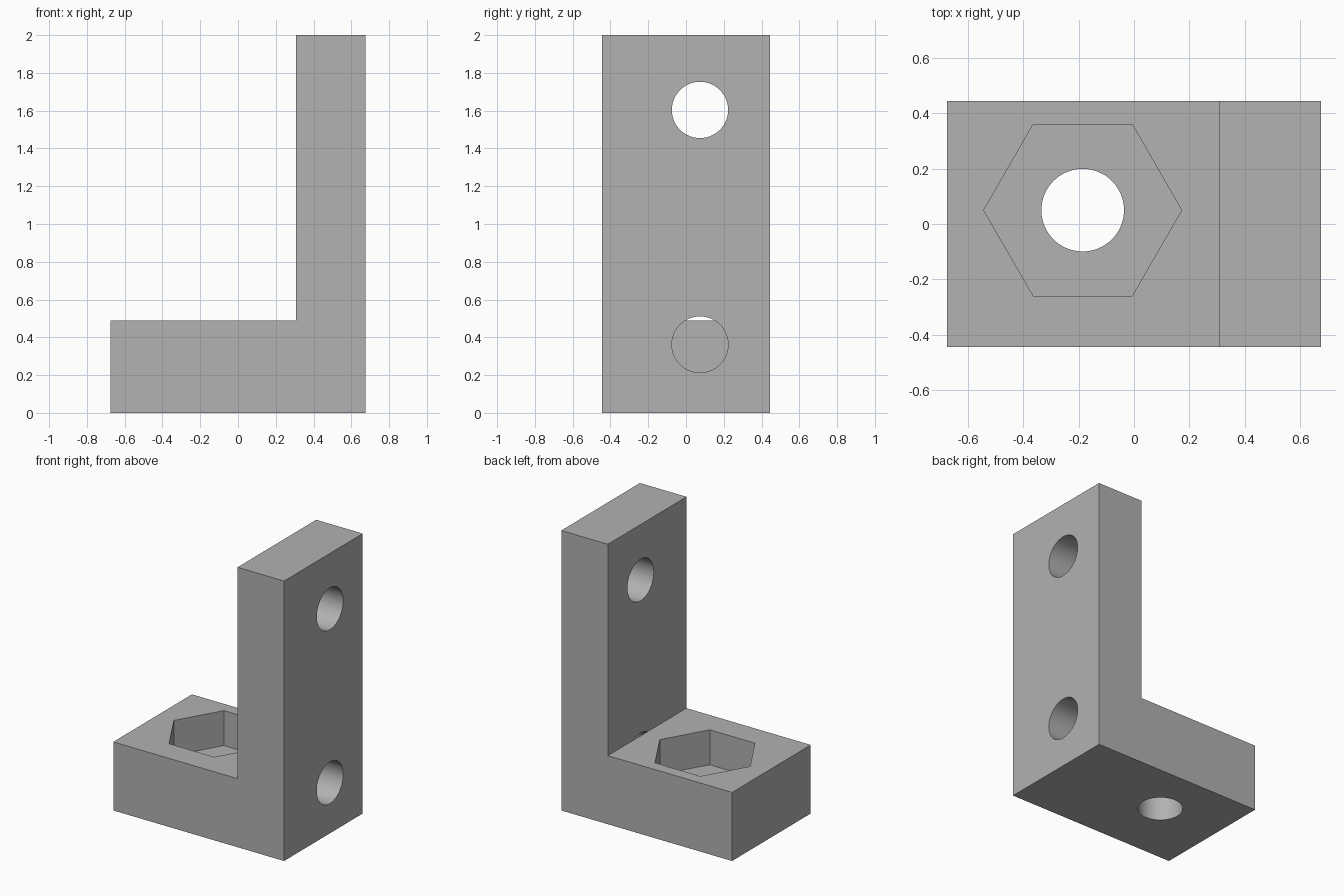
import bpy
import bmesh
from math import cos, sin, tau
from mathutils import Vector

cube = bpy.data.objects.get("Cube")
if cube:
    bpy.data.objects.remove(cube, do_unlink=True)

grey = bpy.data.materials.new("grey")
grey.use_nodes = True
colour = (0.445, 0.445, 0.445, 1)
grey.diffuse_color = colour
grey.node_tree.nodes["Principled BSDF"].inputs["Base Color"].default_value = colour

# Overall sizes
HALF_X, HALF_Y, HEIGHT = 0.675, 0.444, 2.0
WALL_X, BASE_TOP = 0.307, 0.49
BOLT_R, SIDES = 0.149, 64


def prism(name, points, direction):
    """Extrude a flat outline along a direction into a solid."""
    bm = bmesh.new()
    face = bm.faces.new([bm.verts.new(p) for p in points])
    extruded = bmesh.ops.extrude_face_region(bm, geom=[face], use_keep_orig=True)["geom"]
    top = [v for v in extruded if isinstance(v, bmesh.types.BMVert)]
    bmesh.ops.translate(bm, verts=top, vec=Vector(direction))
    bmesh.ops.recalc_face_normals(bm, faces=bm.faces)
    mesh = bpy.data.meshes.new(name)
    bm.to_mesh(mesh)
    bm.free()
    mesh.materials.append(grey)
    obj = bpy.data.objects.new(name, mesh)
    bpy.context.collection.objects.link(obj)
    return obj


def slab(name, x0, x1, height):
    outline = [(x0, -HALF_Y, 0), (x1, -HALF_Y, 0), (x1, HALF_Y, 0), (x0, HALF_Y, 0)]
    return prism(name, outline, (0, 0, height))


def ring(radius, sides):
    return [(radius * cos(tau * i / sides), radius * sin(tau * i / sides))
            for i in range(sides)]


def combine(target, tool, operation):
    """Apply a boolean and discard the tool."""
    tool.hide_render = True
    mod = target.modifiers.new(operation.lower(), "BOOLEAN")
    mod.operation, mod.solver, mod.object = operation, "EXACT", tool
    bpy.context.view_layer.objects.active = target
    bpy.ops.object.modifier_apply(modifier=mod.name)
    bpy.data.objects.remove(tool, do_unlink=True)


# Upright plate with two bolt holes
upright = slab("upright_plate", WALL_X, HALF_X, HEIGHT)
for z in (0.362, 1.604):
    outline = [(0.2, 0.074 + a, z + b) for a, b in ring(BOLT_R, SIDES)]
    combine(upright, prism("side_hole_cutter", outline, (0.6, 0, 0)), "DIFFERENCE")

# Base block with a hexagonal nut pocket and a bolt hole
bracket = slab("angle_bracket", -HALF_X, WALL_X, BASE_TOP)
for radius, sides, bottom in ((0.357, 6, 0.24), (BOLT_R, SIDES, -0.1)):
    outline = [(-0.185 + a, 0.05 + b, bottom) for a, b in ring(radius, sides)]
    combine(bracket, prism("base_cutter", outline, (0, 0, 0.7)), "DIFFERENCE")

# Join into one solid; the base closes the lower side hole
combine(bracket, upright, "UNION")

bpy.ops.object.select_all(action="DESELECT")
bracket.select_set(True)
bpy.context.view_layer.objects.active = bracket
bpy.ops.object.shade_smooth_by_angle(angle=0.5)
